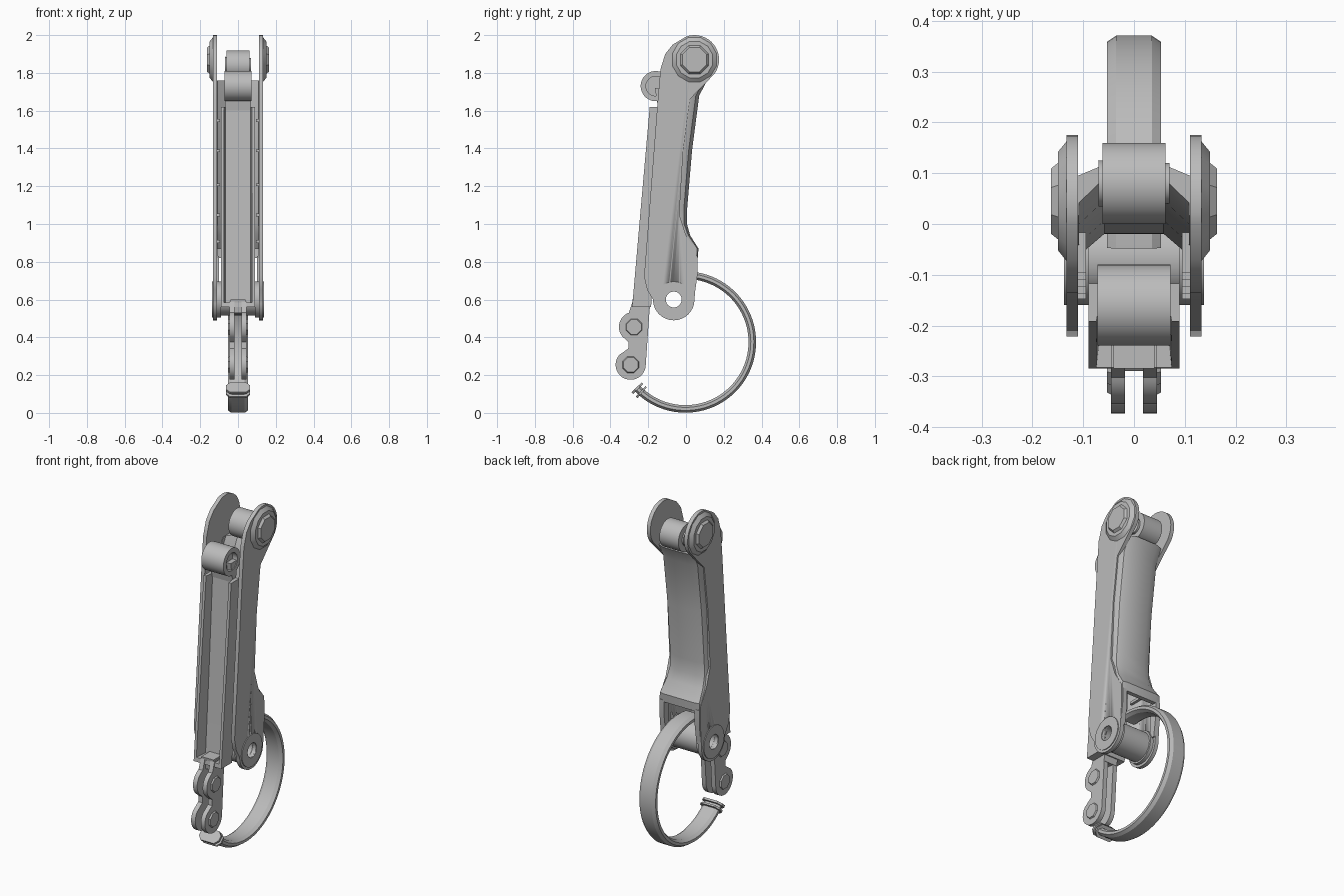
import bpy, bmesh, math

cube = bpy.data.objects.get("Cube")
if cube:
    bpy.data.objects.remove(cube)

grey = bpy.data.materials.new("steel_grey")
grey.use_nodes = True
grey.diffuse_color = (0.5, 0.5, 0.5, 1)
grey.node_tree.nodes["Principled BSDF"].inputs["Base Color"].default_value = (0.5, 0.5, 0.5, 1)


def finish(name, bm, smooth=True):
    bmesh.ops.remove_doubles(bm, verts=bm.verts, dist=0.0001)
    bmesh.ops.recalc_face_normals(bm, faces=bm.faces)
    mesh = bpy.data.meshes.new(name)
    bm.to_mesh(mesh)
    bm.free()
    mesh.materials.append(grey)
    ob = bpy.data.objects.new(name, mesh)
    bpy.context.collection.objects.link(ob)
    bpy.ops.object.select_all(action="DESELECT")
    ob.select_set(True)
    bpy.context.view_layer.objects.active = ob
    if smooth:
        bpy.ops.object.shade_smooth_by_angle(angle=math.radians(30))
    return ob


def loft(name, loops, closed=False, smooth=True):
    """Skin a row of vertex loops; closed joins the last loop to the first."""
    bm = bmesh.new()
    rows = [[bm.verts.new(p) for p in loop] for loop in loops]
    n = len(rows[0])
    pairs = list(zip(rows, rows[1:])) + ([(rows[-1], rows[0])] if closed else [])
    for a, b in pairs:
        for i in range(n):
            j = (i + 1) % n
            bm.faces.new((a[i], a[j], b[j], b[i]))
    if not closed:
        bm.faces.new(rows[0])
        bm.faces.new(rows[-1])
    return finish(name, bm, smooth)


def prism(name, outline, x0, x1):
    return loft(name, [[(x, y, z) for y, z in outline] for x in (x0, x1)])


def lathe(name, profile, centre, segs=40):
    """Spin (x, radius) pairs about an axis along x."""
    loops = [[(x, centre[0] + r * math.cos(t), centre[1] + r * math.sin(t)) for x, r in profile]
             for t in (2 * math.pi * (i + 0.5) / segs for i in range(segs))]
    return loft(name, loops, closed=True)


def tube(name, centre, x0, x1, outer, inner):
    return lathe(name, [(x0, inner), (x0, outer), (x1, outer), (x1, inner)], centre)


def disc(name, centre, x0, x1, r0, r1, segs=40):
    circle = [(math.cos(2 * math.pi * (i + 0.5) / segs), math.sin(2 * math.pi * (i + 0.5) / segs))
              for i in range(segs)]
    return loft(name, [[(x, centre[0] + r * c, centre[1] + r * s) for c, s in circle]
                       for x, r in ((x0, r0), (x1, r1))])


def arc(centre, r, a0, a1, n=16):
    angles = [math.radians(a0 + (a1 - a0) * i / n) for i in range(n + 1)]
    return [(centre[0] + r * math.cos(a), centre[1] + r * math.sin(a)) for a in angles]


TOP, AXLE = (0.045, 1.87), (-0.065, 0.6)
BOSSES = [(-0.275, 0.455), (-0.293, 0.255)]

# Housing side plates, pierced by the lower axle
plate = (arc(TOP, 0.13, -35, 110)
         + [(-0.07, 1.95), (-0.11, 1.9), (-0.135, 1.82), (-0.15, 1.65), (-0.2, 1.0), (-0.222, 0.72), (-0.205, 0.65)]
         + arc(AXLE, 0.11, 180, 360)
         + [(0.055, 0.74), (0.055, 0.85), (0.0, 0.94), (-0.035, 1.05), (-0.015, 1.39), (0.02, 1.66)])
for side, s in (("left", 1), ("right", -1)):
    ob = prism(side + "_side_plate", plate, s * 0.11, s * 0.133)
    cutter = disc("axle_cutter", AXLE, -0.3, 0.3, 0.042, 0.042)
    cutter.hide_render = True
    mod = ob.modifiers.new("axle_hole", "BOOLEAN")
    mod.operation, mod.object, mod.solver = "DIFFERENCE", cutter, "EXACT"
    bpy.context.view_layer.objects.active = ob
    bpy.ops.object.modifier_apply(modifier=mod.name)
    bpy.data.objects.remove(cutter)

    # Bosses and bolt caps on each plate
    tube(side + "_axle_boss", AXLE, s * 0.09, s * 0.138, 0.095, 0.042)
    disc(side + "_pivot_washer", TOP, s * 0.132, s * 0.15, 0.123, 0.1, 12)
    disc(side + "_pivot_cap", TOP, s * 0.149, s * 0.163, 0.082, 0.07, 8)

    # Fork plates at the foot of the tray
    fork = ([(-0.19, 0.59)] + arc(BOSSES[1], 0.08, 0, -220)
            + [(-0.306, 0.34), (-0.304, 0.375)] + arc(BOSSES[0], 0.08, -140, -250) + [(-0.283, 0.59)])
    prism(side + "_fork_plate", fork, s * 0.018, s * 0.045)
    for i, c in enumerate(BOSSES):
        disc(f"{side}_fork_bolt_{i + 1}", c, s * 0.044, s * 0.053, 0.047, 0.042, 8)

    # Small ribs inside the housing
    for i, z in enumerate((0.9, 1.04, 1.2, 1.38, 1.54)):
        y = -0.22 + 0.08 * z
        prism(f"{side}_rib_{i + 1}", [(y, z), (y + 0.08, z), (y + 0.08, z + 0.015), (y, z + 0.015)],
              s * 0.095, s * 0.112)

# Housing back wall: chamfered channel that flares to a square mouth
stations = [  # height, back edge, chamfer depth, flat half width
    (1.76, 0.112, 0.06, 0.07), (1.68, 0.07, 0.06, 0.068), (1.39, 0.032, 0.06, 0.066),
    (1.08, 0.006, 0.058, 0.066), (1.0, 0.005, 0.05, 0.07), (0.94, 0.022, 0.035, 0.08),
    (0.87, 0.066, 0.022, 0.1), (0.82, 0.062, 0.02, 0.102)]
loops = []
for z, yb, c, w in stations:
    half = [(0.132, yb - c - 0.035), (0.132, yb - c), ((w + 0.132) / 2 + 0.012, yb - c * 0.3), (w, yb)]
    inner = [(w - 0.008, yb - 0.025), (0.108, yb - c - 0.01), (0.108, yb - c - 0.035)]
    outer = half + [(-x, y) for x, y in reversed(half)]
    back = [(-x, y) for x, y in reversed(inner)] + inner
    loops.append([(x, y, z) for x, y in outer + back])
loft("housing_back_wall", loops)

# Raised edge around the mouth of the housing
for s in (1, -1):
    prism("mouth_cheek", [(0.015, 0.62), (0.045, 0.62), (0.062, 0.74), (0.062, 0.83), (0.015, 0.83)],
          s * 0.1, s * 0.13)

# Barrels
tube("top_hub", (0.08, 1.84), -0.062, 0.062, 0.08, 0.045)
disc("top_hub_core", (0.08, 1.84), -0.07, 0.07, 0.046, 0.04, 24)
tube("lower_axle_barrel", AXLE, -0.1, 0.1, 0.085, 0.042)
tube("tray_barrel", (-0.16, 1.73), -0.072, 0.072, 0.08, 0.052)
disc("tray_barrel_core", (-0.16, 1.73), -0.04, 0.04, 0.053, 0.053)

# Tray: channel open to the front, with walls cut back at the top
tray = []
for z, y, depth in ((1.62, -0.192, 0.075), (1.1, -0.238, 0.09), (0.56, -0.285, 0.1)):
    half = [(0.066, y + depth - 0.025), (0.074, y), (0.09, y), (0.09, y + depth)]
    tray.append([(x, yy, z) for x, yy in half + [(-x, yy) for x, yy in reversed(half)]])
loft("tray", tray)
prism("tray_neck_top", [(-0.165, 1.72), (-0.1, 1.72), (-0.118, 1.6), (-0.145, 1.6)], -0.068, 0.068)
prism("tray_end_wall", [(-0.285, 0.56), (-0.19, 0.56), (-0.19, 0.585), (-0.283, 0.585)], -0.08, 0.08)
prism("fork_neck", [(-0.285, 0.6), (-0.19, 0.6), (-0.193, 0.52), (-0.275, 0.53)], -0.04, 0.04)


def ring_part(name, a0, a1, steps, width, r_in, r_out):
    """Sweep a chamfered bar around the ring centre."""
    t = (r_out - r_in) * 0.3
    half = [(0.66 * width, r_out), (width, r_out - t), (width, r_in + t), (0.66 * width, r_in)]
    section = half + [(-x, r) for x, r in reversed(half)]
    loops = []
    for i in range(steps + 1):
        a = math.radians(a0 + (a1 - a0) * i / steps)
        loops.append([(x, -0.003 + r * math.cos(a), 0.375 + r * math.sin(a)) for x, r in section])
    return loft(name, loops)


# Open ring with a double collar on its free end
ring_part("ring", 97, -137, 56, 0.053, 0.334, 0.374)
ring_part("collar_inner", -130.5, -132.3, 1, 0.064, 0.315, 0.39)
ring_part("collar_outer", -135, -137.2, 1, 0.064, 0.315, 0.39)
